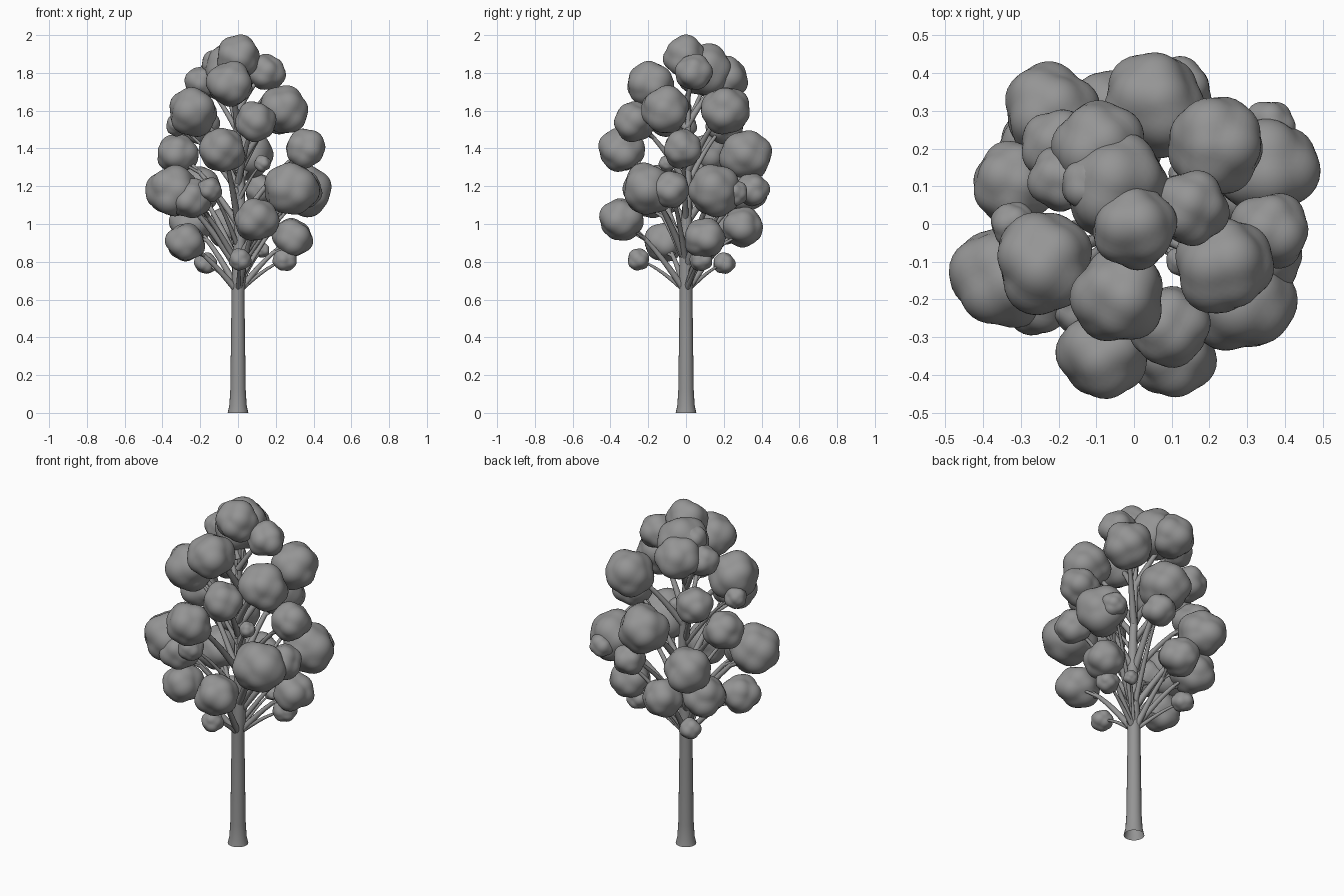
import bpy, bmesh, math, random
from mathutils import Vector

if "Cube" in bpy.data.objects:
    bpy.data.objects.remove(bpy.data.objects["Cube"])

random.seed(7)


def material(name, value):
    m = bpy.data.materials.new(name)
    m.diffuse_color = (value, value, value, 1)
    m.use_nodes = True
    m.node_tree.nodes["Principled BSDF"].inputs["Base Color"].default_value = m.diffuse_color
    return m


GREY = material("plain grey", 0.3)

# Foliage clumps: x, y, z, radius
CLUMPS = [
    # crown top
    (-0.05, 0.10, 1.81, 0.145), (0.0, -0.01, 1.885, 0.115), (-0.04, -0.19, 1.74, 0.125),
    (0.15, 0.04, 1.80, 0.10), (-0.09, 0.20, 1.77, 0.125), (-0.19, 0.12, 1.75, 0.09),
    (-0.11, 0.10, 1.85, 0.08),
    # upper ring
    (-0.24, -0.10, 1.59, 0.135), (0.24, -0.11, 1.60, 0.13), (0.22, 0.21, 1.60, 0.13),
    (0.09, -0.27, 1.54, 0.11), (-0.20, 0.21, 1.52, 0.10), (-0.32, 0.0, 1.52, 0.06),
    # middle ring
    (0.36, -0.02, 1.395, 0.105), (-0.08, -0.34, 1.39, 0.125), (-0.32, 0.11, 1.37, 0.11),
    (0.05, 0.32, 1.36, 0.14), (0.13, -0.10, 1.32, 0.045),
    # wide lower ring
    (-0.35, -0.14, 1.17, 0.14), (-0.25, -0.19, 1.13, 0.11), (0.28, -0.20, 1.18, 0.145),
    (0.35, -0.08, 1.18, 0.10), (0.35, 0.15, 1.17, 0.14), (0.36, 0.26, 1.16, 0.07),
    (-0.22, 0.30, 1.18, 0.13), (0.12, 0.35, 1.18, 0.09), (-0.15, -0.22, 1.18, 0.07),
    # lowest clumps
    (0.10, -0.34, 1.02, 0.12), (0.29, 0.10, 0.92, 0.11), (-0.28, -0.11, 0.90, 0.11),
    (-0.25, 0.19, 1.00, 0.12), (-0.06, 0.30, 0.98, 0.11), (0.25, 0.08, 0.81, 0.065),
    (0.01, -0.25, 0.81, 0.06), (-0.17, 0.20, 0.79, 0.06), (0.13, 0.13, 0.86, 0.04),
]


def leaf_clump(x, y, z, r):
    """Rounded lumpy mass made of overlapping bulges."""
    bm = bmesh.new()
    bmesh.ops.create_icosphere(bm, subdivisions=4, radius=1)
    spin = random.uniform(0, 6.28)
    bulges = []
    for i in range(12):
        h = 1 - 2 * (i + 0.5) / 12
        a = i * 2.4 + spin + random.uniform(-0.35, 0.35)
        w = math.sqrt(1 - h * h)
        bulges.append((Vector((w * math.cos(a), w * math.sin(a), h)),
                       random.uniform(0.56, 0.66)))
    for v in bm.verts:
        d = v.co.normalized()
        # distance along d to the outermost bulge sphere
        reach = 0.82
        for c, size in bulges:
            t = d.dot(c) * 0.44
            disc = t * t - 0.44 ** 2 + size * size
            if disc > 0:
                reach = max(reach, t + math.sqrt(disc))
        p = d * reach
        p.z *= 1.0 if p.z > 0 else 0.93
        v.co = p * r + Vector((x, y, z))
    for _ in range(2):
        bmesh.ops.smooth_vert(bm, verts=bm.verts, factor=0.5,
                              use_axis_x=True, use_axis_y=True, use_axis_z=True)
    for f in bm.faces:
        f.smooth = True
    me = bpy.data.meshes.new("leaf_clump")
    bm.to_mesh(me)
    bm.free()
    me.materials.append(GREY)
    bpy.context.collection.objects.link(bpy.data.objects.new("leaf_clump", me))


def tubes(name, paths, sides):
    """Round tapering limbs, open at the start; a path lists (position, radius)."""
    bm = bmesh.new()
    for path in paths:
        rings = []
        for i, (p, r) in enumerate(path):
            ahead = Vector(path[min(i + 1, len(path) - 1)][0])
            back = Vector(path[max(i - 1, 0)][0])
            turn = Vector((0, 0, 1)).rotation_difference(ahead - back)
            rings.append([bm.verts.new(Vector(p) + turn @ Vector(
                (r * math.cos(k * math.tau / sides), r * math.sin(k * math.tau / sides), 0)))
                for k in range(sides)])
        for a, b in zip(rings, rings[1:]):
            for k in range(sides):
                j = (k + 1) % sides
                bm.faces.new((a[k], a[j], b[j], b[k])).smooth = True
        bm.faces.new(rings[-1])
    me = bpy.data.meshes.new(name)
    bm.to_mesh(me)
    bm.free()
    me.materials.append(GREY)
    bpy.context.collection.objects.link(bpy.data.objects.new(name, me))


# Trunk with flared foot, narrowing to a leader in the crown
trunk = [((0, 0, 0), 0.055), ((0, 0, 0.04), 0.046), ((0, 0, 0.12), 0.041),
         ((0, 0, 0.4), 0.037), ((0, 0, 0.64), 0.034), ((0.005, 0, 0.72), 0.037),
         ((0.01, 0, 0.95), 0.030), ((0.015, 0.01, 1.2), 0.022),
         ((0, 0.01, 1.5), 0.014), ((0, 0.02, 1.85), 0.006)]
tubes("trunk", [trunk], 20)

# Limbs leave the trunk steeply and arch outward into every clump
limbs, twigs = [], []
for x, y, z, r in CLUMPS:
    leaf_clump(x, y, z, r)
    dist = math.hypot(x, y)
    if dist < 0.13:
        continue
    start = max(0.64, z - 0.95 * dist - 0.05)
    thick = 0.007 + 0.1 * r
    path = []
    for i in range(9):
        t = i / 8
        rise = 0.5 * t + 0.5 * math.sin(t * math.pi / 2)
        path.append(((x * t, y * t, start + (z - start) * rise),
                     thick * (1 - 0.6 * t)))
    limbs.append(path)
    # forked twigs near the end of each larger limb
    if r > 0.1:
        fork = Vector(path[5][0])
        for s in (-1, 1):
            end = Vector((x - s * y * 0.2, y + s * x * 0.2, z))
            mid = fork.lerp(end, 0.5) + Vector((0, 0, -0.01))
            twigs.append([(fork, thick * 0.5), (mid, thick * 0.4), (end, thick * 0.3)])
tubes("limbs", limbs, 10)
tubes("twigs", twigs, 8)
